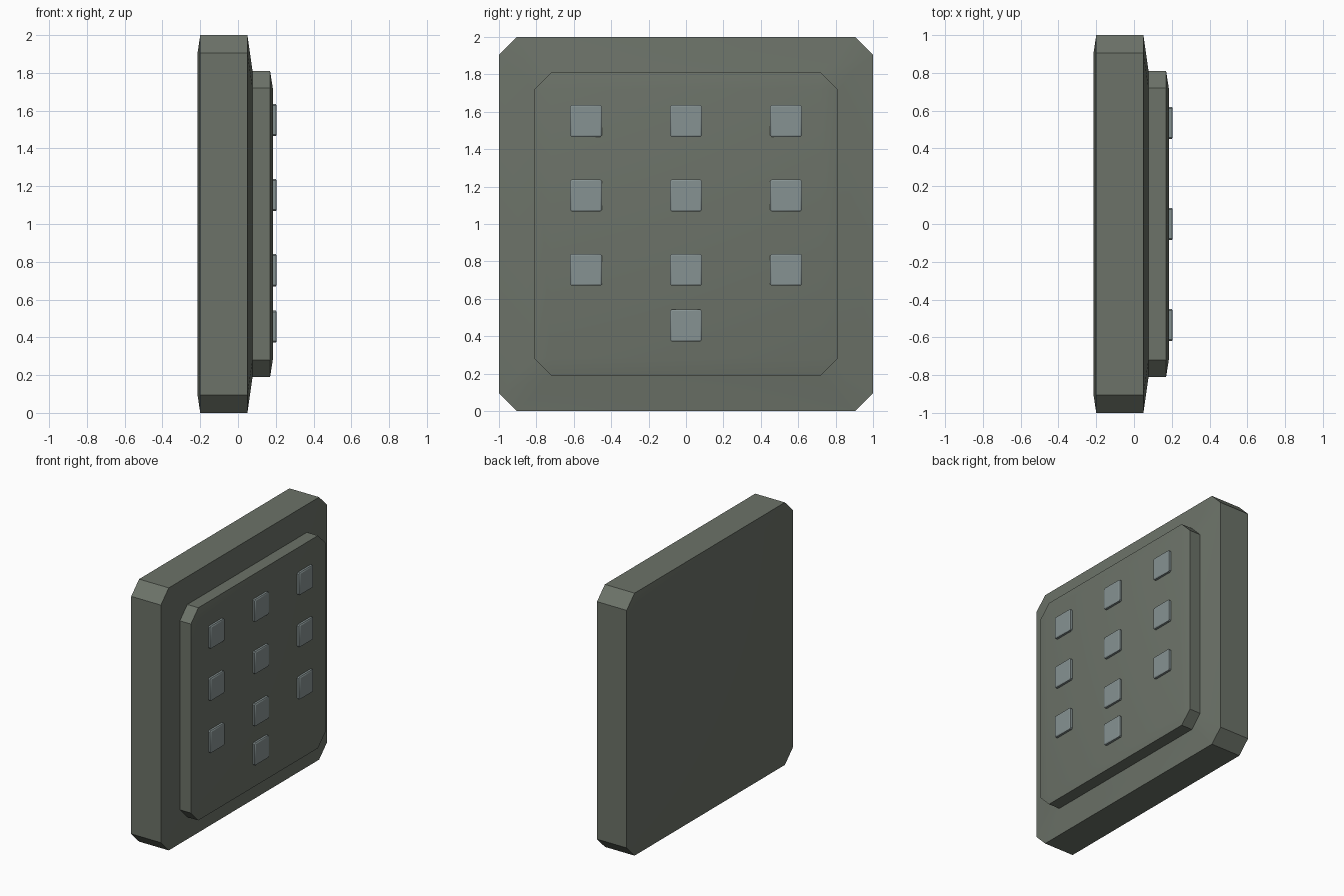
import bpy, bmesh, math

if "Cube" in bpy.data.objects:
    bpy.data.objects.remove(bpy.data.objects["Cube"])


def material(name, rgb):
    m = bpy.data.materials.new(name)
    m.diffuse_color = (*rgb, 1)
    m.use_nodes = True
    m.node_tree.nodes["Principled BSDF"].inputs["Base Color"].default_value = m.diffuse_color
    return m


casing = material("casing_grey_green", (0.15, 0.17, 0.14))
key_grey = material("key_grey", (0.24, 0.29, 0.29))


def outline(r, c):
    """Square of half size r with its corners cut by c (c = 0 gives a plain square)."""
    k = r - c
    return [(r, -k), (r, k), (k, r), (-k, r), (-r, k), (-r, -k), (-k, -r), (k, -r)]


def loft(name, rings, y, z, mat):
    """Stack of outlines (x, half size, corner cut) skinned along x and capped."""
    bm = bmesh.new()
    loops = [[bm.verts.new((x, y + a, z + b)) for a, b in outline(r, c)]
             for x, r, c in rings]
    for lo, hi in zip(loops, loops[1:]):
        for i in range(8):
            j = (i + 1) % 8
            bm.faces.new((lo[i], lo[j], hi[j], hi[i]))
    bm.faces.new(loops[0][::-1])
    bm.faces.new(loops[-1])
    bmesh.ops.remove_doubles(bm, verts=bm.verts[:], dist=1e-5)
    bmesh.ops.recalc_face_normals(bm, faces=bm.faces[:])
    me = bpy.data.meshes.new(name)
    bm.to_mesh(me)
    bm.free()
    me.materials.append(mat)
    ob = bpy.data.objects.new(name, me)
    bpy.context.collection.objects.link(ob)
    bpy.ops.object.select_all(action='DESELECT')
    ob.select_set(True)
    bpy.context.view_layer.objects.active = ob
    bpy.ops.object.shade_smooth_by_angle(angle=math.radians(30))
    return ob


# Casing: chamfered back plate, sloped shoulder and raised front panel in one shell
loft("casing", [(-0.215, 0.9, 0), (-0.2, 1.0, 0.095), (0.05, 1.0, 0.095),
                (0.077, 0.81, 0.09), (0.17, 0.81, 0.09), (0.184, 0.72, 0)],
     0, 1, casing)

# Keys: three rows of three, plus one centred below
spots = [(y, z) for z in (1.55, 1.153, 0.755) for y in (-0.535, 0, 0.535)]
spots.append((0, 0.457))
for n, (y, z) in enumerate(spots):
    loft(f"key_{n + 1}", [(0.175, 0.085, 0.008), (0.2, 0.085, 0.008), (0.205, 0.077, 0)],
         y, z, key_grey)
